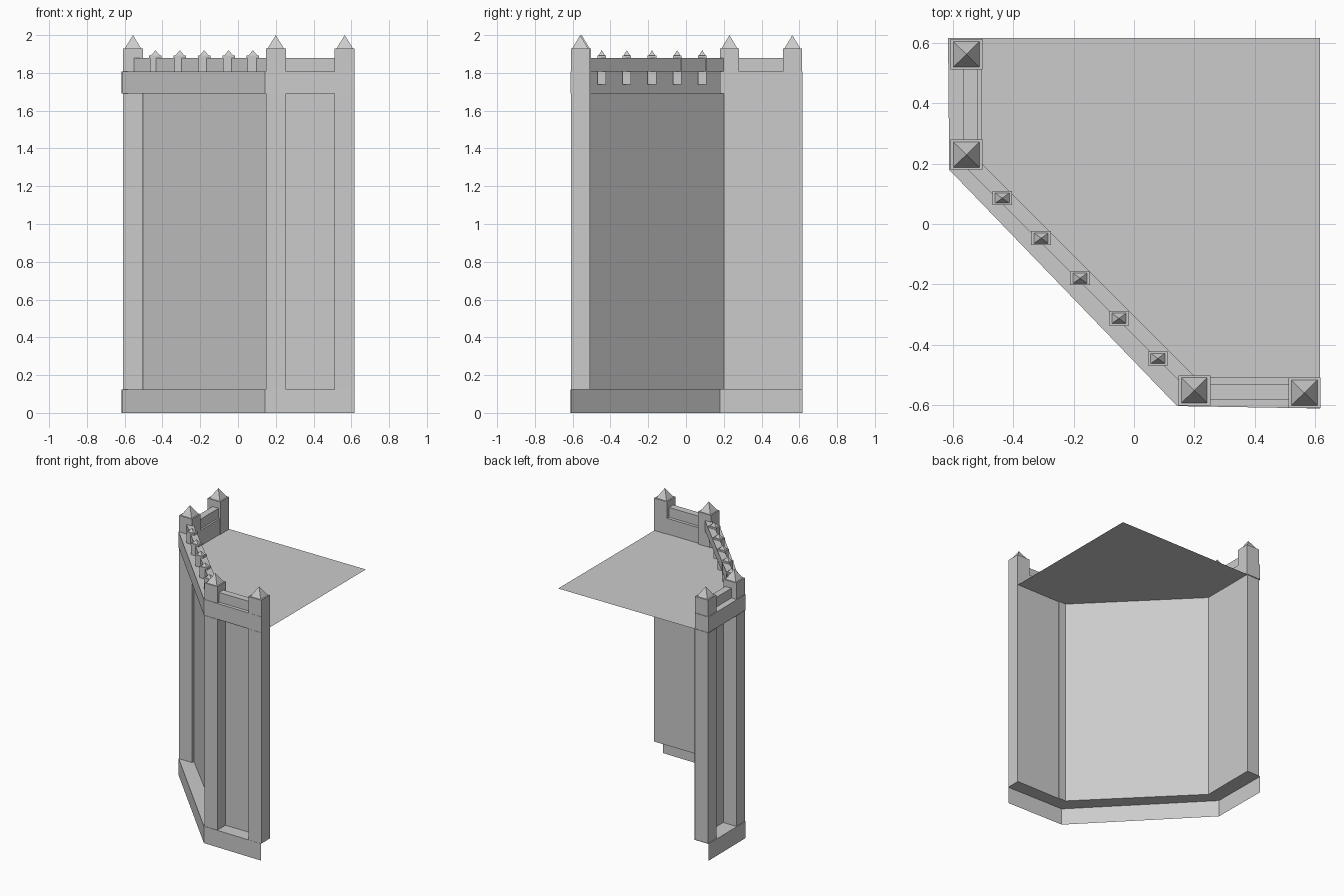
import bpy, bmesh

if "Cube" in bpy.data.objects:
    bpy.data.objects.remove(bpy.data.objects["Cube"])

# Plan outlines, from the back of the left side round to the right side
OUTER = [(-0.617, 0.617), (-0.613, 0.18), (0.143, -0.604), (0.617, -0.612)]
INNER = [(-0.502, 0.617), (-0.502, 0.2), (0.2, -0.508), (0.617, -0.508)]


def finish(name, bm, flat_sheet=False):
    if not flat_sheet:
        bmesh.ops.recalc_face_normals(bm, faces=bm.faces)
    me = bpy.data.meshes.new(name)
    bm.to_mesh(me)
    bm.free()
    ob = bpy.data.objects.new(name, me)
    bpy.context.collection.objects.link(ob)
    return ob


def sheet(name, rows):
    """Open strip running through rows of (outline, height)."""
    bm = bmesh.new()
    vs = [[bm.verts.new((x, y, z)) for x, y in line] for line, z in rows]
    for a, b in zip(vs, vs[1:]):
        for i in range(len(a) - 1):
            bm.faces.new((a[i], a[i + 1], b[i + 1], b[i]))
    return finish(name, bm, True)


def prism(name, pts, z0, z1):
    bm = bmesh.new()
    lo = [bm.verts.new((x, y, z0)) for x, y in pts]
    hi = [bm.verts.new((x, y, z1)) for x, y in pts]
    n = len(pts)
    bm.faces.new(lo)
    bm.faces.new(hi)
    for i in range(n):
        j = (i + 1) % n
        bm.faces.new((lo[i], lo[j], hi[j], hi[i]))
    return finish(name, bm)


def rect(x, y, w, d):
    return [(x - w/2, y - d/2), (x + w/2, y - d/2), (x + w/2, y + d/2), (x - w/2, y + d/2)]


def pyramid(name, x, y, w, d, z0, z1):
    bm = bmesh.new()
    base = [bm.verts.new((px, py, z0)) for px, py in rect(x, y, w, d)]
    tip = bm.verts.new((x, y, z1))
    bm.faces.new(base)
    for i in range(4):
        bm.faces.new((base[i], base[(i + 1) % 4], tip))
    return finish(name, bm)


# Plinth, ledge and recessed wall panels: one open-backed shell
sheet("wall_shell", [(OUTER, 0), (OUTER, 0.125), (INNER, 0.125), (INNER, 1.69)])

# Flat roof sheet
bm = bmesh.new()
bm.faces.new([bm.verts.new((x, y, 1.69)) for x, y in INNER + [(0.617, 0.617)]])
finish("roof", bm, True)

# Soffit between panels and cornice
sheet("soffit", [(INNER, 1.69), (OUTER, 1.69)])

# Cornice bands
prism("left_band", [OUTER[0], OUTER[1], (-0.505, 0.2), (-0.505, 0.617)], 1.692, 1.808)
prism("diagonal_band", [OUTER[1], OUTER[2], (0.19, -0.56), (-0.56, 0.19)], 1.692, 1.808)
prism("front_band", [OUTER[2], OUTER[3], (0.617, -0.51), (0.2, -0.51)], 1.692, 1.808)

# Parapet rails
prism("left_rail", rect(-0.543, 0.4, 0.05, 0.25), 1.808, 1.88)
prism("front_rail", rect(0.385, -0.558, 0.27, 0.05), 1.808, 1.88)
prism("diagonal_rail", [(-0.555, 0.185), (0.185, -0.555), (0.2, -0.505), (-0.505, 0.2)], 1.808, 1.88)

# Corner posts with pointed caps
for x, y in [(-0.556, 0.563), (-0.556, 0.23), (0.2, -0.552), (0.565, -0.56)]:
    prism("corner_post", rect(x, y, 0.106, 0.1), 0.125, 1.93)
    pyramid("post_cap", x, y, 0.086, 0.084, 1.93, 2.0)

# Small pinnacles along the diagonal
for i in range(5):
    x, y = -0.437 + 0.129 * i, 0.086 - 0.133 * i
    prism("pinnacle", rect(x, y, 0.058, 0.046), 1.738, 1.88)
    prism("pinnacle_collar", rect(x, y, 0.066, 0.046), 1.88, 1.892)
    pyramid("pinnacle_cap", x, y, 0.047, 0.034, 1.892, 1.92)
